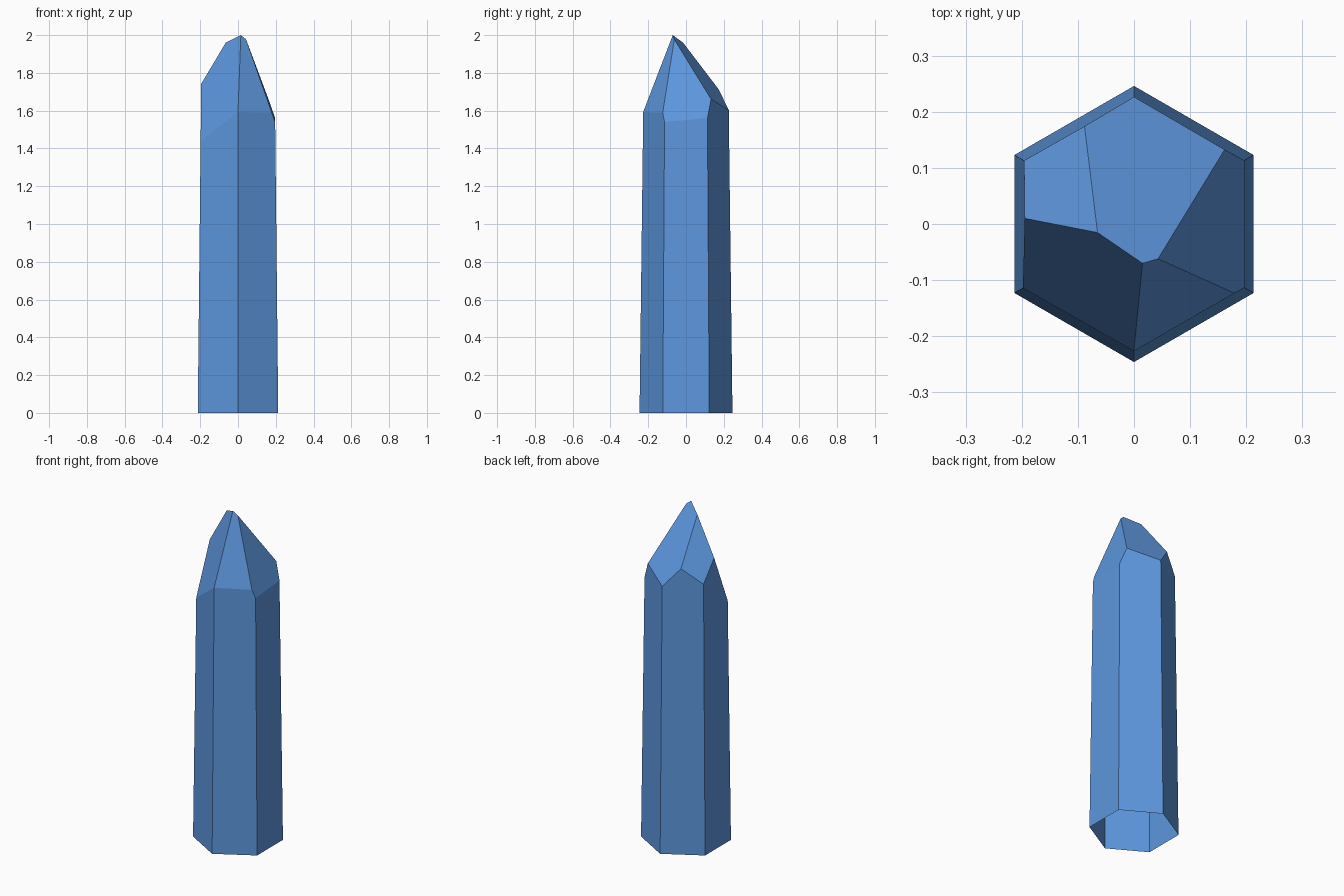
import bpy, bmesh
from mathutils import Vector

cube = bpy.data.objects.get("Cube")
if cube:
    bpy.data.objects.remove(cube, do_unlink=True)

# Single crystal colour
blue = bpy.data.materials.new("crystal_blue")
blue.use_nodes = True
COLOUR = (0.11, 0.31, 0.73, 1)
blue.diffuse_color = COLOUR
blue.node_tree.nodes["Principled BSDF"].inputs["Base Color"].default_value = COLOUR

# Gently tapered hexagonal shaft with an open bottom and a corner facing the front
HEIGHT = 2.2
bm = bmesh.new()
bmesh.ops.create_cone(bm, cap_ends=True, segments=6, radius1=0.246,
                      radius2=0.2192, depth=HEIGHT)
bmesh.ops.translate(bm, verts=bm.verts, vec=(0, 0, HEIGHT / 2))

# Tip facets, each a sloping plane: z = peak + slope_x * x + slope_y * y
FACETS = [
    (1.911, -0.429, -1.364),  # broad back
    (2.037, 1.455, -1.133),   # back, -x side
    (2.135, 2.14, 2.389),     # front, -x side
    (2.217, -1.61, 2.754),    # front, +x side
    (2.103, -2.81, 0.088),    # +x side
]
for peak, slope_x, slope_y in FACETS:
    cut = bmesh.ops.bisect_plane(
        bm, geom=bm.verts[:] + bm.edges[:] + bm.faces[:],
        plane_co=(0, 0, peak), plane_no=Vector((-slope_x, -slope_y, 1)).normalized(),
        clear_outer=True)
    rim = [g for g in cut["geom_cut"] if isinstance(g, bmesh.types.BMEdge)]
    bmesh.ops.contextual_create(bm, geom=rim)

# Open the bottom once the outward directions are settled
bmesh.ops.recalc_face_normals(bm, faces=bm.faces)
bottom = [f for f in bm.faces if f.normal.z < -0.9]
bmesh.ops.delete(bm, geom=bottom, context="FACES_ONLY")

mesh = bpy.data.meshes.new("crystal")
bm.to_mesh(mesh)
bm.free()
mesh.materials.append(blue)
crystal = bpy.data.objects.new("crystal", mesh)
bpy.context.collection.objects.link(crystal)
